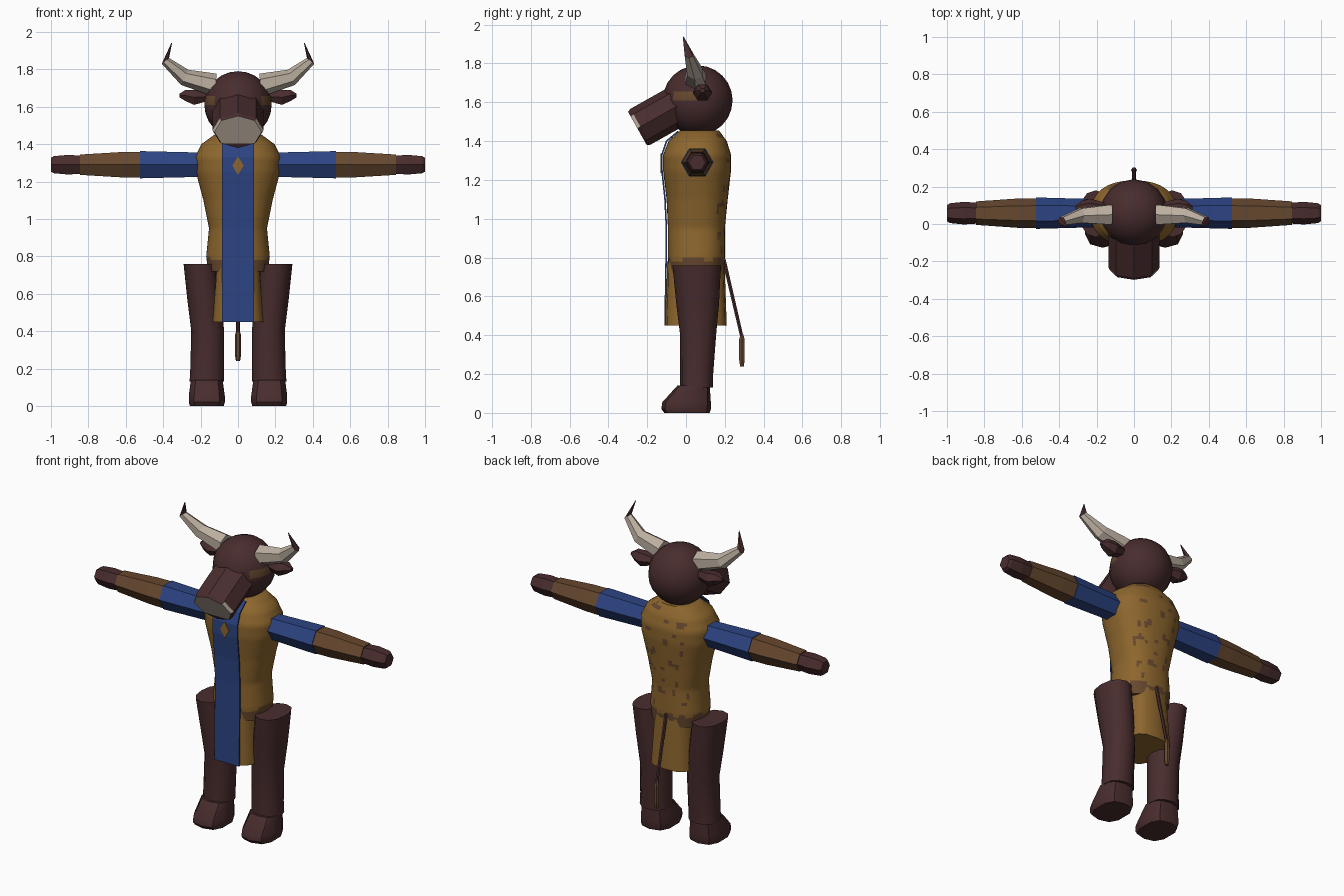
import bpy, bmesh, math
from mathutils import Vector, noise

cube = bpy.data.objects.get("Cube")
if cube:
    bpy.data.objects.remove(cube, do_unlink=True)


def material(name, r, g, b):
    m = bpy.data.materials.new(name)
    m.use_nodes = True
    col = [(c / 255) ** 2.2 for c in (r, g, b)] + [1]
    m.diffuse_color = col
    m.node_tree.nodes["Principled BSDF"].inputs["Base Color"].default_value = col
    return m


HIDE = material("dark hide", 74, 48, 49)
GOLD = material("ochre cloth", 140, 102, 49)
BLUE = material("blue cloth", 48, 70, 130)
BROWN = material("brown leather", 102, 73, 50)
HORN = material("pale horn", 186, 173, 158)


def power(c, p):
    return math.copysign(abs(c) ** p, c)


def ring(center, u, v, n, phase=0.0, p=1.0):
    """Closed outline round a centre, spanned by the half-axes u and v."""
    c, u, v = Vector(center), Vector(u), Vector(v)
    angles = [2 * math.pi * (i + phase) / n for i in range(n)]
    return [c + u * power(math.cos(a), p) + v * power(math.sin(a), p) for a in angles]


def level(z, xc, half, front, back, n, p=1.0, phase=0.0):
    """Horizontal outline given by its half width and front and back limits."""
    return ring((xc, (front + back) / 2, z), (half, 0, 0),
                (0, (back - front) / 2, 0), n, phase, p)


def finish(bm, name, mats, smooth=None):
    bmesh.ops.recalc_face_normals(bm, faces=bm.faces[:])
    mesh = bpy.data.meshes.new(name)
    bm.to_mesh(mesh)
    bm.free()
    for m in mats:
        mesh.materials.append(m)
    ob = bpy.data.objects.new(name, mesh)
    bpy.context.collection.objects.link(ob)
    if smooth:
        bpy.ops.object.select_all(action="DESELECT")
        ob.select_set(True)
        bpy.context.view_layer.objects.active = ob
        bpy.ops.object.shade_smooth_by_angle(angle=math.radians(smooth))
    return ob


def loft(rings):
    """Skin a row of outlines and close both ends."""
    bm = bmesh.new()
    rows = [[bm.verts.new(co) for co in r] for r in rings]
    n = len(rows[0])
    for a, b in zip(rows, rows[1:]):
        for i in range(n):
            bm.faces.new((a[i], a[(i + 1) % n], b[(i + 1) % n], b[i]))
    bm.faces.new(rows[0])
    bm.faces.new(rows[-1])
    return bm, rows


def tube(name, rings, mat, smooth=None):
    return finish(loft(rings)[0], name, [mat], smooth)


# Torso: fine rings so the worn leather patches can follow the faces
keys = [(.72, .16, -.09, .195), (.8, .17, -.093, .2), (.95, .155, -.093, .2),
        (1.1, .185, -.1, .215), (1.25, .225, -.118, .232), (1.33, .23, -.118, .232),
        (1.4, .195, -.09, .21), (1.455, .12, -.03, .17)]
rows = []
for a, b in zip(keys, keys[1:]):
    steps = max(1, round((b[0] - a[0]) / .018))
    rows += [[s + (e - s) * k / steps for s, e in zip(a, b)] for k in range(steps)]
rows.append(keys[-1])
bm, _ = loft([level(z, 0, w, f, k, 56, .85) for z, w, f, k in rows])
for face in bm.faces:
    c = face.calc_center_median()
    belt = c.z < .79 + .03 * noise.noise(c * 14)
    worn = c.y > .15 and abs(c.x) < .14 and noise.noise(c * 22) > .36
    face.material_index = 1 if belt or worn else 0
finish(bm, "torso", [GOLD, BROWN], 50)

# Skirt hanging from the waist
tube("skirt", [level(.45, 0, .14, -.105, .21, 16, .6),
               level(.78, 0, .115, -.097, .198, 16, .6)], GOLD, 40)

# Blue cloth strip down the front
bm = bmesh.new()
previous = None
for z, y in [(.45, -.108), (.76, -.103), (.95, -.101), (1.1, -.108),
             (1.25, -.124), (1.33, -.124), (1.4, -.1), (1.45, -.04)]:
    pair = [bm.verts.new((x, y, z)) for x in (-.085, .085)]
    if previous:
        bm.faces.new((previous[0], previous[1], pair[1], pair[0]))
    previous = pair
strip = finish(bm, "front_strip", [BLUE])
solid = strip.modifiers.new("thickness", "SOLIDIFY")
solid.thickness = .008
solid.offset = 0

# Diamond badge on the chest
tube("chest_diamond", [ring((0, y, 1.285), (.03, 0, 0), (0, 0, .05), 4)
                       for y in (-.132, -.125)], GOLD)

# Head: the eye patches are faces beside the muzzle
HEAD = Vector((0, .06, 1.61))
bm = bmesh.new()
bmesh.ops.create_uvsphere(bm, u_segments=16, v_segments=12, radius=.18)
for face in bm.faces:
    c = face.calc_center_median()
    if 0 < c.z < .045 and abs(c.x) > .1 and -.14 < c.y < 0:
        face.material_index = 1
bmesh.ops.translate(bm, verts=bm.verts[:], vec=HEAD)
finish(bm, "head", [HIDE, BROWN], 40)

# Muzzle: tilted eight-sided tube with a pale nose pad
ahead, up = Vector((0, -.87, -.49)), Vector((0, -.49, .87))
nose = Vector((0, -.245, 1.468))
bm, rows = loft([ring(nose + ahead * d, (.136 * s, 0, 0), up * .106 * s, 8)
                 for d, s in ((-.24, 1), (-.012, 1), (.006, .93))])
last = rows[-1]
bmesh.ops.connect_vert_pair(bm, verts=[last[5], last[7]])
for face in bm.faces:
    c = face.calc_center_median() - nose
    rim = c.dot(ahead) > -.008
    side_rim = c.dot(ahead) < .003 and (abs(c.x) < .06 or c.dot(up) < 0)
    chin = c.dot(up) < -.06
    face.material_index = 1 if rim and not side_rim and not chin else 0
finish(bm, "muzzle", [HIDE, HORN])


def arm_ring(s, x, r):
    return ring((s * x, .058, 1.29), (0, r * 1.12, 0), (0, 0, r * 1.12), 6)


for s, label in ((1, "left"), (-1, "right")):
    # Arm in three pieces: sleeve, bracer and hand
    for part, mat, spans in (
            ("sleeve", BLUE, [(.18, .066), (.24, .068), (.525, .075)]),
            ("bracer", BROWN, [(.52, .071), (.62, .07), (.845, .056)]),
            ("hand", HIDE, [(.84, .05), (.91, .054), (.985, .047), (1, .038)])):
        tube(f"{label}_{part}", [arm_ring(s, x, r) for x, r in spans], mat)

    # Leg and hoofed foot
    tube(f"{label}_leg", [level(z, s * x, w, f, k, 12, .9) for z, x, w, f, k in (
        (.13, .167, .092, -.03, .14), (.2, .165, .09, -.03, .14),
        (.4, .162, .088, -.03, .155), (.56, .18, .09, -.05, .17),
        (.76, .205, .086, -.07, .18))], HIDE, 40)
    tube(f"{label}_foot", [level(z, s * .167, w, f, k, 10, .75, .5) for z, w, f, k in (
        (0, .094, -.112, .122), (.02, .1, -.127, .128),
        (.055, .1, -.122, .128), (.14, .088, -.045, .122))], HIDE, 40)

    # Horn: pale curve with a dark upturned tip
    def horn_ring(x, y, z, r, lean):
        across = Vector((-s * math.sin(lean), 0, math.cos(lean))) * r
        return ring((s * x, y, z), (0, r, 0), across, 6, .5)

    bend = horn_ring(.388, .015, 1.845, .025, .9)
    tube(f"{label}_horn", [horn_ring(.12, .05, 1.715, .062, .1),
                           horn_ring(.285, .045, 1.757, .045, .45), bend], HORN)
    tube(f"{label}_horn_tip", [bend, horn_ring(.355, -.015, 1.94, .002, 1.5)], HIDE)

    # Ear
    tube(f"{label}_ear", [ring((s * x, .085, z), (0, r * 1.1, 0), (0, 0, r), 6)
                          for x, z, r in ((.15, 1.655, .025), (.235, 1.65, .046),
                                          (.28, 1.66, .035), (.312, 1.66, .012))], HIDE)

# Tail with a brown tuft
tube("tail", [ring((0, y, z), (r, 0, 0), (0, r, 0), 6)
              for y, z, r in ((.195, .79, .011), (.288, .39, .01))], HIDE)
tube("tail_tuft", [ring((0, .288, z), (r, 0, 0), (0, r, 0), 6)
                   for z, r in ((.24, .011), (.27, .016), (.38, .016), (.405, .008))], BROWN)
